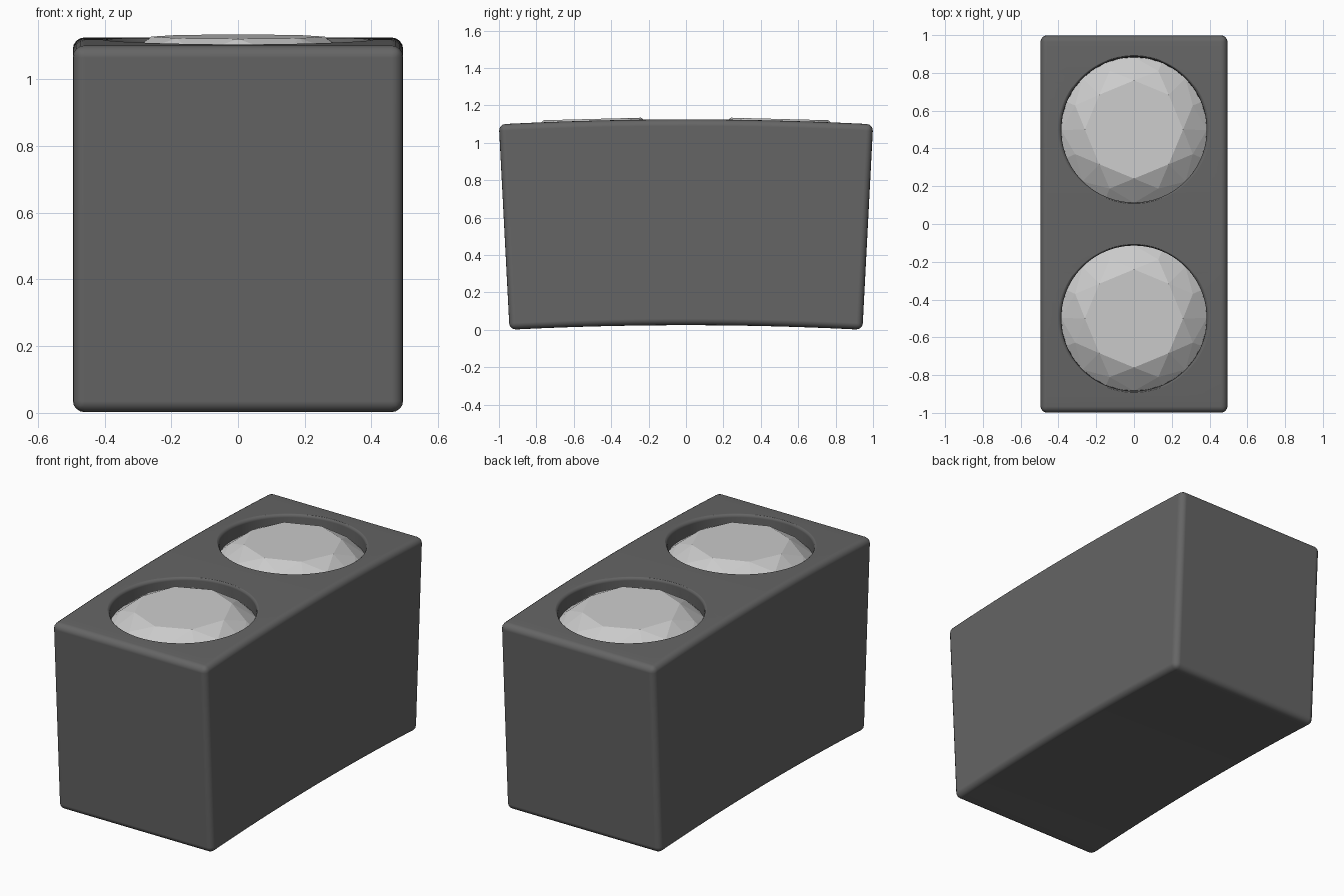
import bpy, bmesh, math
from mathutils import Matrix, Vector

if "Cube" in bpy.data.objects:
    bpy.data.objects.remove(bpy.data.objects["Cube"])

R_TOP = 19.3          # radius of the gently arched top
Z_C = 1.125 - R_TOP   # centre of curvature
HALF_X = 0.495
THICK = 1.1


def make_object(name, bm):
    bmesh.ops.recalc_face_normals(bm, faces=bm.faces)
    me = bpy.data.meshes.new(name)
    bm.to_mesh(me)
    bm.free()
    ob = bpy.data.objects.new(name, me)
    bpy.context.collection.objects.link(ob)
    return ob


def arc(r, n=24):
    a = 1.001 / R_TOP
    return [(r * math.sin(a * (2 * i / n - 1)), Z_C + r * math.cos(a * (2 * i / n - 1)))
            for i in range(n + 1)]


def seat_matrix(side):
    # frame on the arched top, leaning with the curve
    a = side * 0.5 / R_TOP
    p = Vector((0, R_TOP * math.sin(a), Z_C + R_TOP * math.cos(a)))
    return Matrix.Translation(p) @ Matrix.Rotation(-a, 4, 'X')


# Arched block: wedge profile extruded across x, edges rounded
bm = bmesh.new()
profile = arc(R_TOP) + arc(R_TOP - THICK)[::-1]
face = bm.faces.new([bm.verts.new((-HALF_X, y, z)) for y, z in profile])
ext = bmesh.ops.extrude_face_region(bm, geom=[face])
bmesh.ops.translate(bm, vec=(2 * HALF_X, 0, 0),
                    verts=[v for v in ext['geom'] if isinstance(v, bmesh.types.BMVert)])
block = make_object("arched_block", bm)
bev = block.modifiers.new("round_edges", 'BEVEL')
bev.width = 0.035
bev.segments = 4
bev.limit_method = 'ANGLE'


# Pocket cutter: lathed well with a rounded rim
def pocket_cutter(side):
    bm = bmesh.new()
    n, rim = 96, 0.02
    prof = [(0.385, -0.2)]
    for i in range(5):
        t = i * math.pi / 8
        prof.append((0.385 + rim * (1 - math.cos(t)), -rim + rim * math.sin(t)))
    prof.append((0.407, 0.1))
    rings = [[bm.verts.new((r * math.cos(2 * math.pi * k / n), r * math.sin(2 * math.pi * k / n), z))
              for k in range(n)] for r, z in prof]
    for a, b in zip(rings, rings[1:]):
        for k in range(n):
            j = (k + 1) % n
            bm.faces.new((a[k], a[j], b[j], b[k]))
    bm.faces.new(rings[0])
    bm.faces.new(rings[-1])
    ob = make_object("pocket_cutter", bm)
    ob.data.transform(seat_matrix(side))
    ob.hide_render = True
    ob.hide_viewport = True
    return ob


# Brilliant-cut stone: table, star, kite and girdle facets, pointed underside
def gem(name, side):
    bm = bmesh.new()

    def ring(r, z, n, off=0.0):
        return [bm.verts.new((r * math.cos(2 * math.pi * (k + off) / n),
                              r * math.sin(2 * math.pi * (k + off) / n), z)) for k in range(n)]
    table = ring(0.26, 0.009, 8)
    star = ring(0.337, -0.037, 8, 0.5)
    girdle = ring(0.386, -0.085, 32)
    lower = ring(0.386, -0.1, 32)
    tip = bm.verts.new((0, 0, -0.4))
    bm.faces.new(table)
    for k in range(8):
        j = (k + 1) % 8
        g = [girdle[(4 * k + i) % 32] for i in range(5)]
        bm.faces.new((table[k], star[k], table[j]))
        bm.faces.new((table[k], star[k - 1], g[0]))
        bm.faces.new((table[k], g[0], star[k]))
        bm.faces.new((star[k], g[0], g[1], g[2]))
        bm.faces.new((star[k], g[2], g[3], g[4]))
    for k in range(32):
        j = (k + 1) % 32
        bm.faces.new((girdle[k], girdle[j], lower[j], lower[k]))
        bm.faces.new((lower[k], lower[j], tip))
    ob = make_object(name, bm)
    ob.data.transform(seat_matrix(side))
    mat = bpy.data.materials.get("clear_stone") or bpy.data.materials.new("clear_stone")
    mat.diffuse_color = (0.8, 0.8, 0.8, 1)
    mat.use_nodes = True
    mat.node_tree.nodes["Principled BSDF"].inputs["Base Color"].default_value = mat.diffuse_color
    ob.data.materials.append(mat)


dark = bpy.data.materials.new("dark_metal")
dark.diffuse_color = (0.13, 0.13, 0.13, 1)
dark.use_nodes = True
dark.node_tree.nodes["Principled BSDF"].inputs["Base Color"].default_value = dark.diffuse_color
block.data.materials.append(dark)
for side, label in ((-1, "front"), (1, "back")):
    m = block.modifiers.new("pocket_" + label, 'BOOLEAN')
    m.object = pocket_cutter(side)
    m.operation = 'DIFFERENCE'
    m.solver = 'EXACT'
    gem(label + "_gem", side)

# Apply modifiers, then smooth the block while keeping pocket edges crisp
bpy.context.view_layer.objects.active = block
block.select_set(True)
for m in list(block.modifiers):
    bpy.ops.object.modifier_apply(modifier=m.name)
bpy.ops.object.shade_smooth_by_angle(angle=math.radians(35))
wn = block.modifiers.new("even_shading", 'WEIGHTED_NORMAL')
wn.keep_sharp = True
